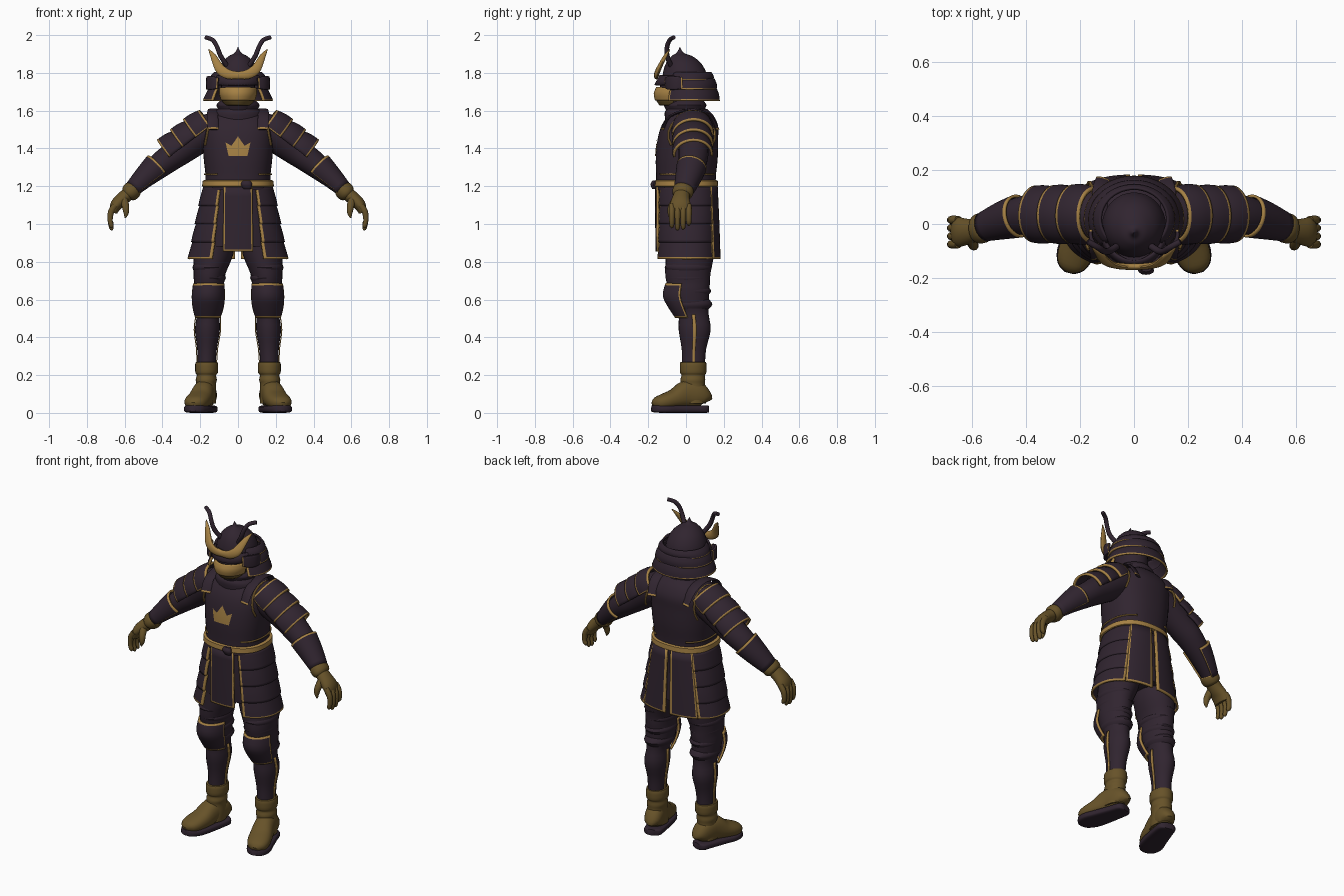
import bpy, bmesh, math
from mathutils import Vector


def material(name, rgb):
    m = bpy.data.materials.new(name)
    m.diffuse_color = (*rgb, 1)
    return m


DARK = material("dark_plum", (0.030, 0.018, 0.029))
GOLD = material("gold", (0.38, 0.22, 0.058))
LEATHER = material("brown_leather", (0.135, 0.085, 0.022))
Y, Z, X = Vector((0, 1, 0)), Vector((0, 0, 1)), Vector((1, 0, 0))


def smooth_rows(rows, n):
    """Catmull-Rom interpolation of section rows."""
    out = []
    for i in range(len(rows) - 1):
        p = [rows[max(0, min(len(rows) - 1, i + k))] for k in (-1, 0, 1, 2)]
        for s in range(n):
            t = s / n
            out.append(tuple(0.5 * (2 * b + (c - a) * t + (2 * a - 5 * b + 4 * c - d) * t * t
                                    + (3 * b - a - 3 * c + d) * t ** 3) for a, b, c, d in zip(*p)))
    return out + [tuple(rows[-1])]


def sweep(name, rows, mat, arc=None, seg=24, n=3, ref=Y, flat=False, power=2.0,
          mirror=False, rim=(), thick=0.0):
    """Loft ellipse sections (x, y, z, ru, rv); arc=(from, to) in degrees makes an open shell.
    rim lists gold borders: 'sides', 'start', 'end'."""
    rows = smooth_rows(rows, n)
    mid = lambda a, b, t: tuple(p + (q - p) * t for p, q in zip(a, b))
    length = lambda a, b: max(1e-4, (Vector(a[:3]) - Vector(b[:3])).length)
    if 'end' in rim:
        rows.insert(-1, mid(rows[-1], rows[-2], min(0.8, 0.011 / length(rows[-1], rows[-2]))))
    if 'start' in rim:
        rows.insert(1, mid(rows[0], rows[1], min(0.8, 0.011 / length(rows[0], rows[1]))))
    if arc:
        a0, a1 = arc
        angles = [a0 + (a1 - a0) * i / seg for i in range(seg + 1)]
        if 'sides' in rim:
            e = min(4, (a1 - a0) / seg * 0.7)
            angles = [a0, a0 + e] + angles[1:-1] + [a1 - e, a1]
    else:
        angles = [360 * i / seg for i in range(seg)]
    bm = bmesh.new()
    grid = []
    sgnpow = lambda v: math.copysign(abs(v) ** (2 / power), v)
    for i, (x, y, z, ru, rv) in enumerate(rows):
        if flat:
            u, v = X, Y
        else:
            t = Vector(rows[min(i + 1, len(rows) - 1)][:3]) - Vector(rows[max(i - 1, 0)][:3])
            u = t.cross(ref).normalized()
            v = u.cross(t).normalized()
        ring = []
        for a in angles:
            a = math.radians(a)
            ring.append(bm.verts.new(Vector((x, y, z)) + u * ru * sgnpow(math.sin(a))
                                     - v * rv * sgnpow(math.cos(a))))
        grid.append(ring)
    cols = len(angles) - 1 if arc else len(angles)
    for i in range(len(grid) - 1):
        for j in range(cols):
            k = (j + 1) % len(angles)
            f = bm.faces.new((grid[i][j], grid[i][k], grid[i + 1][k], grid[i + 1][j]))
            if (('sides' in rim and j in (0, cols - 1)) or ('start' in rim and i == 0)
                    or ('end' in rim and i == len(grid) - 2)):
                f.material_index = 1
    if not arc:
        bm.faces.new(grid[0])
        bm.faces.new(grid[-1])
    return finish(name, bm, (mat, GOLD), mirror, thick)


def finish(name, bm, mats, mirror=False, thick=0.0):
    bmesh.ops.recalc_face_normals(bm, faces=bm.faces)
    me = bpy.data.meshes.new(name)
    bm.to_mesh(me)
    bm.free()
    for m in mats:
        me.materials.append(m)
    ob = bpy.data.objects.new(name, me)
    bpy.context.collection.objects.link(ob)
    if thick:
        s = ob.modifiers.new("thickness", 'SOLIDIFY')
        s.thickness, s.offset = thick, 0
    if mirror:
        ob.modifiers.new("mirror", 'MIRROR')
    return ob


# Cuirass, scarf and belt
torso = sweep("cuirass", [(0, 0, 1.18, .178, .158), (0, 0, 1.25, .172, .158), (0, .004, 1.35, .182, .164),
                          (0, .01, 1.45, .188, .16), (0, .02, 1.52, .182, .15), (0, .025, 1.575, .145, .12),
                          (0, .02, 1.61, .09, .09)], DARK, seg=40, n=4, flat=True, power=2.4)
sweep("neck_scarf", [(0, .01, 1.55, .14, .12), (0, .005, 1.59, .13, .118), (0, 0, 1.61, .108, .102),
                     (0, 0, 1.63, .115, .108), (0, 0, 1.655, .092, .092)], DARK, seg=32, flat=True)
sweep("belt", [(0, 0, 1.195, .182, .162), (0, 0, 1.20, .19, .17), (0, 0, 1.228, .188, .168),
               (0, 0, 1.233, .178, .158)], GOLD, seg=40, n=1, flat=True, power=2.4)
sweep("belt_knot", [(.045, -.165, 1.23, .02, .012), (.045, -.172, 1.21, .03, .016), (.05, -.168, 1.185, .02, .01)],
      DARK, seg=12, flat=True)
sweep("waist_trim", [(0, .002, 1.26, .176, .163), (0, .002, 1.267, .177, .164)], GOLD, arc=(35, 150), n=1,
      flat=True, power=2.4, mirror=True, thick=.006)
sweep("armhole_trim", [(.165 - .02 * math.cos(math.radians(a)), .03 - .125 * math.sin(math.radians(a)),
                        1.47 + .105 * math.cos(math.radians(a)), .006, .006) for a in range(-120, 121, 20)],
      GOLD, seg=8, n=1, ref=X, mirror=True)
sweep("shoulder_strap", [(.13, -.125, 1.50, .03, .006), (.135, -.085, 1.57, .03, .007), (.13, .02, 1.605, .03, .007),
                         (.125, .12, 1.58, .03, .007), (.115, .168, 1.5, .025, .006)],
      DARK, seg=16, ref=Z, mirror=True, rim=('start', 'end'))

# Chest ornament: a thin pointed plate laid on the cuirass
bm = bmesh.new()
half = [(0, 1.36), (.05, 1.36), (.066, 1.432), (.036, 1.412), (.022, 1.432), (0, 1.465)]
outline = half + [(-x, z) for x, z in half[-2:0:-1]]
pts = [bm.verts.new((x, -.3, z)) for x, z in outline]
hub = bm.verts.new((0, -.3, 1.395))
for i, p in enumerate(pts):
    bm.faces.new((hub, p, pts[(i + 1) % len(pts)]))
bmesh.ops.subdivide_edges(bm, edges=bm.edges[:], cuts=2, use_grid_fill=True)
plate = finish("chest_ornament", bm, (GOLD,))
wrap = plate.modifiers.new("wrap", 'SHRINKWRAP')
wrap.target, wrap.wrap_method, wrap.offset = torso, 'PROJECT', 0.004
wrap.use_project_y, wrap.use_positive_direction, wrap.use_negative_direction = True, True, True

# Skirt: lining, front and back panels, layered side plates
sweep("skirt_lining", [(0, .005, 1.2, .17, .15), (0, .005, 1.0, .2, .145), (0, .01, .88, .21, .14)],
      DARK, seg=32, flat=True, power=2.4)
sweep("skirt_front_panel", [(0, .005, 1.2, .19, .162), (0, .005, 1.0, .195, .162), (0, .01, .855, .2, .165)],
      DARK, arc=(-20, 20), seg=10, flat=True, power=2.3, rim=('sides', 'end'), thick=.012)
sweep("skirt_back_panel", [(0, .005, 1.2, .182, .157), (0, .008, 1.0, .218, .163), (0, .012, .815, .25, .165)],
      DARK, arc=(138, 178), seg=10, flat=True, power=2.4, rim=('sides', 'end'), thick=.012, mirror=True)
for i in range(4):
    z, r = 1.195 - .096 * i, .178 + .019 * i
    sweep(f"skirt_side_plate_{i + 1}", [(0, .006, z, r, .152 + .002 * i), (0, .006, z - .05, r + .015, .158 + .002 * i),
                                        (0, .006, z - (.1 if i < 3 else .092), r + .027, .16 + .002 * i)],
          DARK, arc=(27, 140), seg=20, flat=True, power=2.4, mirror=True, thick=.012,
          rim=('sides', 'end') if i == 3 else ('sides',))

# Legs, knee guards and shin trim
leg = [(.115, .02, .95, .1, .125), (.13, .02, .84, .105, .128), (.15, .01, .74, .085, .12),
       (.153, .012, .69, .08, .115), (.155, .015, .65, .08, .108), (.155, .025, .58, .074, .095),
       (.158, .04, .52, .06, .08), (.162, .046, .44, .066, .085), (.164, .042, .34, .052, .065),
       (.166, .04, .25, .048, .06)]
sweep("leg", leg, DARK, flat=True, mirror=True)
for i, (z, y, r) in enumerate([(.77, .012, .093), (.715, .01, .086), (.645, .018, .083), (.575, .03, .078)]):
    sweep(f"trouser_fold_{i + 1}", [(.148 + .002 * i, y, z + .028, r - .014, r + .012), (.148 + .002 * i, y, z, r, r + .032),
                                    (.15 + .002 * i, y, z - .028, r - .014, r + .01)], DARK, flat=True, mirror=True)
sweep("knee_guard", [(.155, .005, .685, .08, .108), (.157, 0, .62, .085, .117), (.158, .012, .56, .08, .1),
                     (.16, .03, .505, .064, .082)], DARK, arc=(-75, 75), seg=16, flat=True, mirror=True,
      rim=('sides', 'end', 'start'), thick=.012)
for side in (90, 270):
    sweep(f"shin_trim_{side}", [(x, y, z, ru + .004, rv + .004) for x, y, z, ru, rv in leg[6:]], GOLD,
          arc=(side - 6, side + 6), seg=2, flat=True, mirror=True, thick=.005)

# Boots with cuffs and soles
sweep("boot_shaft", [(.166, .038, .27, .05, .062), (.166, .038, .262, .06, .07), (.166, .038, .215, .06, .07),
                     (.167, .038, .2, .051, .062), (.168, .036, .175, .056, .066), (.169, .036, .15, .052, .064),
                     (.17, .034, .1, .055, .07), (.172, .03, .05, .055, .075)], LEATHER, flat=True, mirror=True)
sweep("boot_foot", [(.155, .11, .06, .02, .03), (.158, .1, .075, .045, .045), (.168, .06, .095, .055, .07),
                    (.182, 0, .098, .058, .073), (.2, -.06, .075, .064, .052), (.22, -.115, .06, .064, .042),
                    (.232, -.155, .05, .05, .033), (.237, -.175, .042, .02, .015)],
      LEATHER, ref=Z, power=2.3, mirror=True)
sweep("boot_sole", [(.154, .116, .02, .025, .018), (.158, .1, .02, .05, .02), (.172, .04, .02, .058, .02),
                    (.2, -.06, .02, .067, .02), (.22, -.115, .02, .068, .02), (.233, -.16, .022, .05, .02),
                    (.238, -.18, .024, .02, .016)], DARK, ref=Z, power=4, mirror=True)

# Arms, shoulder plates and forearm guards
sweep("sleeve", [(.13, .03, 1.5, .09, .1), (.2, .035, 1.47, .092, .095), (.3, .04, 1.395, .08, .08),
                 (.36, .038, 1.35, .072, .078), (.42, .03, 1.305, .066, .07), (.5, .01, 1.235, .05, .058),
                 (.57, -.015, 1.168, .036, .042)], DARK, mirror=True)
for i in range(3):
    x, z, r = .148 + .07 * i, 1.528 - .053 * i, .088 - .002 * i
    sweep(f"shoulder_plate_{i + 1}", [(x, .033, z, r, r + .008), (x + .04, .035, z - .03, r + .012, r + .018),
                                      (x + .078, .037, z - .059, r + .014, r + .016)], DARK, arc=(-5, 185), seg=20,
          mirror=True, thick=.012, rim=('sides', 'end', 'start') if i == 0 else ('end',))
sweep("forearm_guard", [(.425, .03, 1.305, .074, .076), (.49, .012, 1.245, .06, .065), (.555, -.01, 1.182, .044, .05)],
      DARK, arc=(-40, 220), seg=20, mirror=True, rim=('start', 'sides'), thick=.01)
sweep("glove_cuff", [(.548, -.01, 1.19, .044, .05), (.56, -.014, 1.178, .05, .056), (.578, -.02, 1.162, .047, .054),
                     (.588, -.022, 1.153, .036, .044)], LEATHER, mirror=True, rim=('start',))

# Gloved hands
sweep("palm", [(.57, -.018, 1.17, .034, .04), (.61, -.027, 1.135, .036, .046), (.645, -.03, 1.1, .032, .055),
               (.66, -.03, 1.06, .02, .052)], LEATHER, mirror=True)
for i in range(4):
    y, drop = -.075 + .03 * i, (.0, .012, .008, -.012)[i]
    sweep(f"finger_{i + 1}", [(.65, y, 1.10, .017, .015), (.672, y, 1.065, .017, .016), (.677, y, 1.02, .014, .014),
                              (.67, y, .99 - drop, .012, .012), (.667, y, .978 - drop, .003, .003)],
          LEATHER, seg=10, mirror=True)
sweep("thumb", [(.605, -.045, 1.135, .022, .024), (.596, -.075, 1.095, .02, .019), (.592, -.083, 1.06, .015, .015),
                (.597, -.085, 1.032, .004, .004)], LEATHER, seg=10, mirror=True)

# Head, face mask and helmet
sweep("head", [(0, -.02, 1.6, .08, .085), (0, -.03, 1.68, .088, .105), (0, -.03, 1.79, .09, .105)],
      DARK, flat=True)
sweep("face_mask", [(0, -.04, 1.722, .094, .112), (0, -.045, 1.69, .096, .12), (0, -.042, 1.655, .086, .116)],
      GOLD, arc=(-80, 80), seg=20, flat=True, thick=.012)
sweep("mask_chin", [(0, -.04, 1.66, .086, .115), (0, -.035, 1.63, .066, .1)], LEATHER, arc=(-75, 75),
      seg=20, flat=True, thick=.012)
sweep("helmet_bowl", [(0, -.005, 1.76, .118, .122), (0, -.008, 1.81, .108, .112), (0, -.014, 1.855, .085, .09),
                      (0, -.022, 1.888, .05, .056), (0, -.03, 1.904, .02, .022), (0, -.032, 1.92, .009, .009),
                      (0, -.032, 1.937, .001, .001)], DARK, seg=32, n=4, flat=True)
sweep("helmet_visor", [(0, -.015, 1.785, .115, .12), (0, -.02, 1.735, .125, .142)], DARK, arc=(-85, 85),
      n=2, flat=True, rim=(), thick=.012)
for i, (z0, z1, r0, r1) in enumerate([(1.802, 1.762, .122, .148), (1.768, 1.712, .138, .165), (1.716, 1.652, .15, .182)]):
    sweep(f"neck_guard_tier_{i + 1}", [(0, .018, z0, r0, r0 - .01), (0, .018, (z0 + z1) / 2, r0 + .018, r0 + .002),
                                       (0, .018, z1, r1, r1 - .026)], DARK, arc=(46, 314), seg=36,
          flat=True, rim=('sides', 'end') if i == 2 else ('end',), thick=.01)
sweep("helmet_side_wing", [(.105, -.105, 1.745, .008, .028), (.135, -.09, 1.747, .009, .036),
                           (.158, -.055, 1.747, .009, .036), (.16, -.02, 1.747, .007, .03)],
      DARK, seg=16, ref=Z, power=5, mirror=True, rim=('start', 'end'))

# Helmet crest and feelers
sweep("crest_horn", [(0, -.158, 1.787, .02, .012), (.05, -.156, 1.792, .025, .012), (.09, -.147, 1.815, .027, .012),
                     (.112, -.13, 1.85, .022, .011), (.132, -.108, 1.89, .015, .009), (.156, -.085, 1.925, .002, .002)],
      GOLD, seg=14, mirror=True)
sweep("feeler", [(.06, -.08, 1.84, .013, .013), (.092, -.1, 1.89, .013, .013), (.112, -.1, 1.94, .012, .012),
                 (.135, -.085, 1.975, .012, .012), (.172, -.065, 1.988, .011, .011)], DARK, seg=10, mirror=True)

# Smooth shading with sharp creases kept
bpy.ops.object.select_all(action='SELECT')
bpy.context.view_layer.objects.active = torso
bpy.ops.object.shade_smooth_by_angle(angle=math.radians(40))
